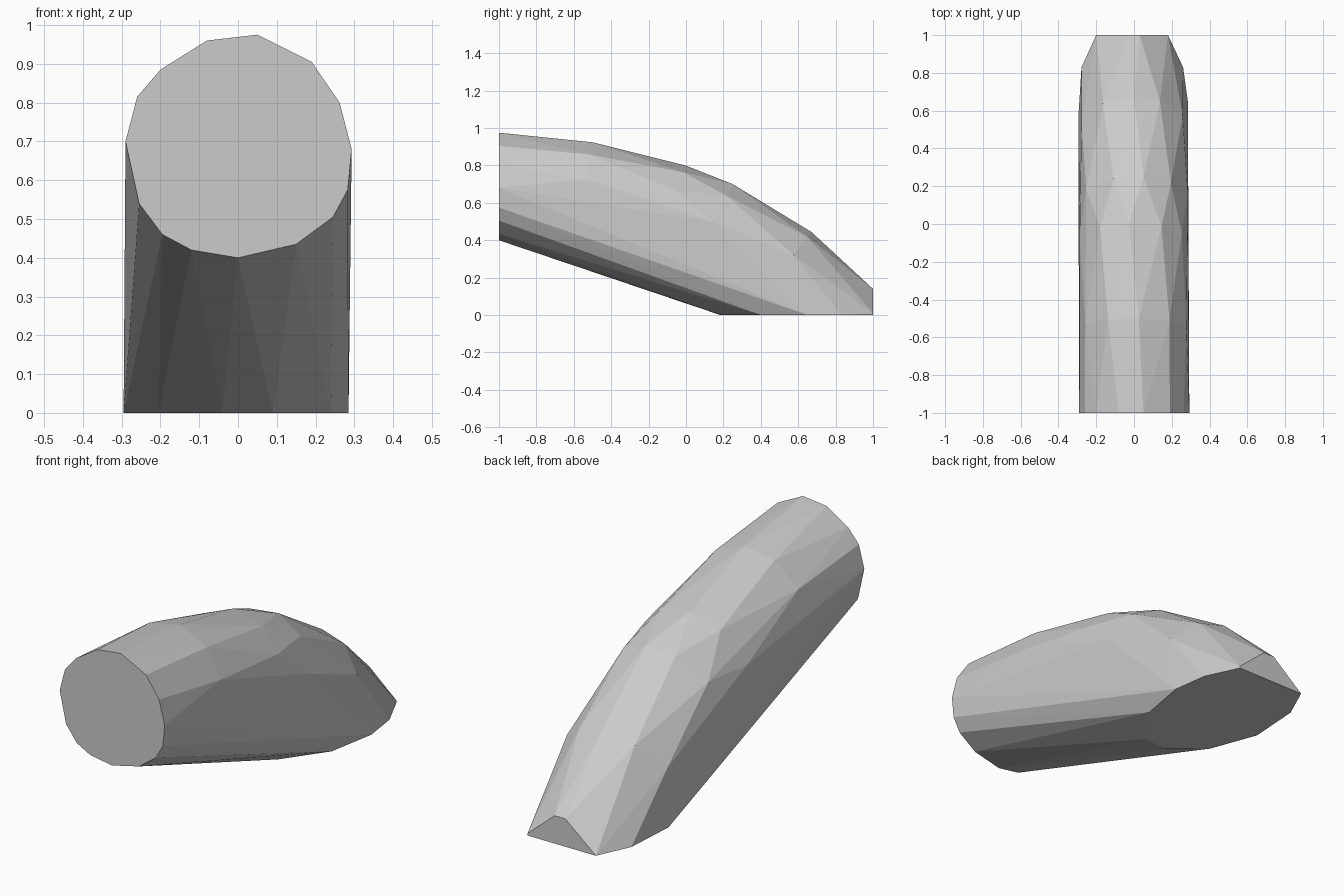
import bpy, bmesh, math

if "Cube" in bpy.data.objects:
    bpy.data.objects.remove(bpy.data.objects["Cube"])

# Flat front end: (x, z) at y = -1
front_end = [(0.05, .975), (-.08, .96), (-.2, .885), (-.26, .815), (-.29, .7),
             (-.255, .54), (-.195, .46), (-.12, .42), (0, .4), (.15, .435),
             (.245, .505), (.283, .575), (.293, .68), (.262, .8), (.19, .905)]
# Flat underside: (x, y) at z = 0
underside = [(.18, 1), (.26, .83), (.285, .65), (.24, .4), (.09, .19), (-.04, .185),
             (-.205, .32), (-.295, .56), (-.278, .83), (-.2, 1)]
# Small flat tail: (x, z) at y = 1
tail = [(.03, .14), (-.03, .14), (.18, .01)]
# Arched back: ridge (y, z), downward slope, angles around the ridge in degrees
arch = [(-.5, .925, .17, (-62, -28, 5, 40, 72)),
        (0, .80, .33, (-80, -38, -5, 30, 60)),
        (.25, .705, .5, (-60, -22, 10, 42, 78)),
        (.67, .445, .78, (-72, -34, 0, 28, 62))]

points = [(x, -1, z) for x, z in front_end]
points += [(x, y, 0) for x, y in underside]
points += [(x, 1, z) for x, z in tail]
R = .292
for y, z, slope, angles in arch:
    n = math.hypot(1, slope)
    ny, nz = slope / n, 1 / n
    for a in angles:
        drop = R * (1 - math.cos(math.radians(a)))
        points.append((R * math.sin(math.radians(a)), y - ny * drop, z - nz * drop))

# Faceted convex shell
bm = bmesh.new()
verts = [bm.verts.new(p) for p in points]
res = bmesh.ops.convex_hull(bm, input=verts)
loose = [v for v in bm.verts if not v.link_faces]
bmesh.ops.delete(bm, geom=loose, context='VERTS')
bmesh.ops.dissolve_limit(bm, angle_limit=math.radians(1), verts=bm.verts[:], edges=bm.edges[:])
bmesh.ops.recalc_face_normals(bm, faces=bm.faces[:])
mesh = bpy.data.meshes.new("curved_body")
bm.to_mesh(mesh)
bm.free()

grey = bpy.data.materials.new("light grey")
grey.diffuse_color = (.6, .6, .6, 1)
grey.use_nodes = True
grey.node_tree.nodes["Principled BSDF"].inputs["Base Color"].default_value = grey.diffuse_color
mesh.materials.append(grey)
body = bpy.data.objects.new("curved_body", mesh)
bpy.context.collection.objects.link(body)
